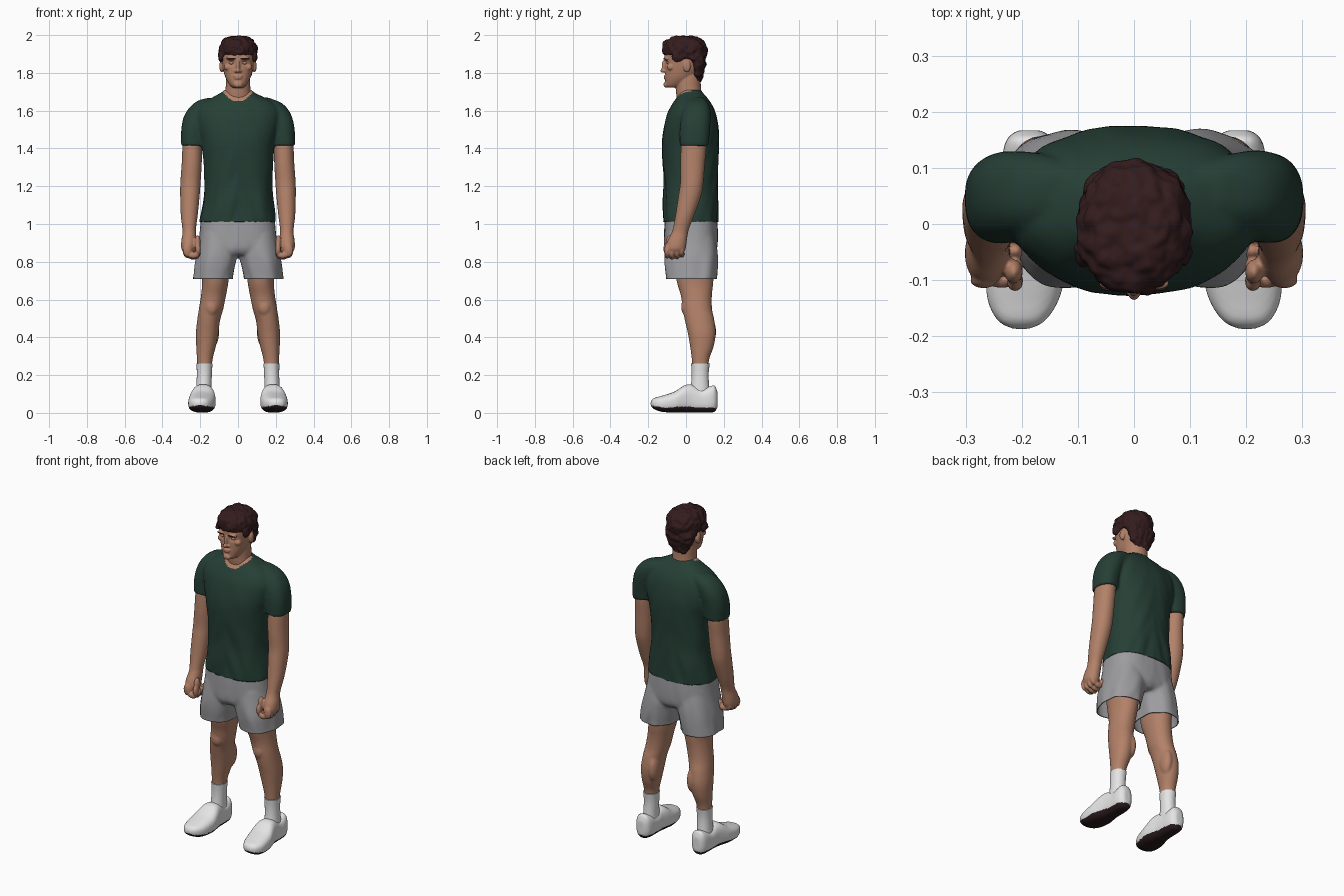
import bpy, bmesh, math
from mathutils import Vector, noise

cube = bpy.data.objects.get("Cube")
if cube:
    bpy.data.objects.remove(cube)


def material(name, r, g, b):
    m = bpy.data.materials.new(name)
    m.diffuse_color = (r, g, b, 1)
    m.use_nodes = True
    shader = m.node_tree.nodes["Principled BSDF"]
    shader.inputs["Base Color"].default_value = (r, g, b, 1)
    shader.inputs["Roughness"].default_value = 0.8
    return m


SKIN = material("skin", 0.45, 0.22, 0.14)
GREEN = material("dark green cloth", 0.019, 0.05, 0.036)
GREY = material("grey cloth", 0.34, 0.34, 0.355)
HAIR = material("dark brown hair", 0.035, 0.012, 0.013)
WHITE = material("white", 0.78, 0.78, 0.79)
SOLE = material("dark sole", 0.022, 0.011, 0.012)


def spline(rings, steps=5):
    """Smoothly interpolate between cross-sections."""
    v = [Vector(r) for r in rings]
    out = []
    for i in range(len(v) - 1):
        p0, p1, p2, p3 = v[max(i - 1, 0)], v[i], v[i + 1], v[min(i + 2, len(v) - 1)]
        for s in range(steps):
            t = s / steps
            out.append(0.5 * (2 * p1 + (p2 - p0) * t + (2 * p0 - 5 * p1 + 4 * p2 - p3) * t * t
                              + (3 * p1 - p0 - 3 * p2 + p3) * t ** 3))
    return out + [v[-1]]


def loft(bm, rings, axis="z", power=2.3, sides=(1,), n=40):
    """Rings are (position, a0, a1, b0, b1); a is x, b is the remaining axis."""
    for side in sides:
        loops = []
        for t, a0, a1, b0, b1 in spline(rings):
            loop = []
            for k in range(n):
                c, s = math.cos(math.tau * k / n), math.sin(math.tau * k / n)
                a = (a0 + a1) / 2 + (a1 - a0) / 2 * math.copysign(abs(c) ** (2 / power), c)
                b = (b0 + b1) / 2 + (b1 - b0) / 2 * math.copysign(abs(s) ** (2 / power), s)
                loop.append(bm.verts.new((a * side, b, t) if axis == "z" else (a * side, t, b)))
            loops.append(loop)
        for l0, l1 in zip(loops, loops[1:]):
            for k in range(n):
                bm.faces.new((l0[k], l0[(k + 1) % n], l1[(k + 1) % n], l1[k]))
        bm.faces.new(loops[0])
        bm.faces.new(loops[-1])


def blob(bm, centre, radii, sides=(1,)):
    for side in sides:
        ball = bmesh.ops.create_icosphere(bm, subdivisions=3, radius=1)["verts"]
        for v in ball:
            v.co = Vector((side * (centre[0] + v.co.x * radii[0]),
                           centre[1] + v.co.y * radii[1], centre[2] + v.co.z * radii[2]))


def finish(name, bm, mats, voxel=0, smooth=3, shape=None, cut=None, paint=None):
    """Fuse overlapping volumes, sculpt, trim the hem, and colour by rule."""
    bmesh.ops.recalc_face_normals(bm, faces=bm.faces)
    mesh = bpy.data.meshes.new(name)
    bm.to_mesh(mesh)
    bm.free()
    ob = bpy.data.objects.new(name, mesh)
    bpy.context.scene.collection.objects.link(ob)
    if voxel:
        mod = ob.modifiers.new("fuse", "REMESH")
        mod.mode, mod.voxel_size = "VOXEL", voxel
        mod = ob.modifiers.new("soften", "SMOOTH")
        mod.iterations, mod.factor = smooth, 0.5
        bpy.context.view_layer.update()
        fused = bpy.data.meshes.new_from_object(ob.evaluated_get(bpy.context.evaluated_depsgraph_get()))
        ob.modifiers.clear()
        ob.data = mesh = fused
        mesh.name = name
    mesh.materials.clear()
    for m in mats:
        mesh.materials.append(m)
    if shape:
        moved = [v.co + shape(v.co.copy(), v.normal.copy()) for v in mesh.vertices]
        for v, co in zip(mesh.vertices, moved):
            v.co = co
    if cut:
        b = bmesh.new()
        b.from_mesh(mesh)
        bmesh.ops.bisect_plane(b, geom=b.verts[:] + b.edges[:] + b.faces[:],
                               plane_co=(0, 0, cut), plane_no=(0, 0, 1), clear_inner=True)
        b.to_mesh(mesh)
        b.free()
        mod = ob.modifiers.new("cloth thickness", "SOLIDIFY")
        mod.thickness, mod.offset = 0.006, -1
    for p in mesh.polygons:
        p.use_smooth = True
        p.material_index = int(paint(p.center, p.normal)) if paint else 0
    mesh.set_sharp_from_angle(angle=math.radians(50))
    return ob


def folds(amount, low, high):
    """Long soft wrinkles, strongest at the low end."""
    def shape(co, normal):
        weight = min(1, max(0.25, (high - co.z) / (high - low)))
        q = Vector((co.x * 13, co.y * 13, co.z * 7 + abs(co.x) * 12))
        return normal * amount * weight * noise.noise(q)
    return shape


BOTH = (1, -1)

# Shirt: torso and sleeves, with the neck opening coloured as skin
bm = bmesh.new()
loft(bm, [(z, -w, w, f, b) for z, w, f, b in (
    (0.97, .203, -.118, .172), (1.02, .203, -.12, .173), (1.1, .19, -.12, .172),
    (1.2, .18, -.118, .168), (1.3, .182, -.122, .17), (1.42, .195, -.127, .175),
    (1.5, .215, -.12, .173), (1.58, .225, -.1, .158), (1.63, .2, -.075, .138),
    (1.67, .14, -.05, .112), (1.695, .09, -.035, .09), (1.71, .07, -.02, .08))], power=2.4)
loft(bm, [(1.415, .18, .302, -.035, .118), (1.5, .165, .301, -.035, .125), (1.57, .14, .286, -.025, .13),
          (1.62, .11, .255, -.01, .125), (1.65, .09, .215, .01, .11), (1.668, .08, .16, .03, .09)], sides=BOTH)
finish("shirt", bm, [GREEN, SKIN], 0.008, 4, folds(0.013, 1.0, 1.5), 1.012,
       lambda c, n: c.y < .03 and c.z > 1.65 + .05 * (c.x / .08) ** 2)

# Shorts: hips and two open legs
bm = bmesh.new()
loft(bm, [(.835, -.2, .2, -.09, .14), (.87, -.212, .212, -.112, .163), (.95, -.203, .203, -.115, .168),
          (1.035, -.195, .195, -.112, .165)], power=2.6)
loft(bm, [(.67, .03, .238, -.106, .163), (.72, .028, .237, -.107, .163), (.8, .01, .228, -.112, .165),
          (.87, -.01, .215, -.11, .163), (.95, 0, .2, -.1, .15)], sides=BOTH)
finish("shorts", bm, [GREY], 0.008, 4, folds(0.012, .72, 1.0), 0.71)

# Legs
bm = bmesh.new()
loft(bm, [(.82, .04, .2, -.065, .15), (.7, .05, .19, -.05, .145), (.62, .064, .196, -.027, .137),
          (.55, .078, .207, -.018, .138), (.49, .095, .216, -.006, .15), (.42, .104, .223, .01, .157),
          (.35, .118, .221, .022, .146), (.28, .135, .217, .031, .122), (.2, .14, .214, .035, .115)],
     power=2.1, sides=BOTH)
blob(bm, (.14, .0, .56), (.035, .026, .045), BOTH)
blob(bm, (.13, .115, .43), (.03, .045, .08), BOTH)
finish("legs", bm, [SKIN], 0.007)

# Socks
bm = bmesh.new()
loft(bm, [(.08, .14, .225, .01, .13), (.15, .14, .22, .026, .122), (.21, .138, .218, .03, .12),
          (.262, .135, .22, .027, .126)], power=2.1, sides=BOTH)
finish("socks", bm, [WHITE])

# Shoes: lofted heel to toe, dark on the underside
bm = bmesh.new()
loft(bm, [(-.187, .187, .215, .04, .058), (-.172, .158, .243, .022, .077), (-.13, .132, .262, .006, .09),
          (-.06, .118, .262, .001, .113), (-.01, .122, .25, .001, .145), (.03, .13, .24, .001, .15),
          (.08, .134, .235, .001, .128), (.125, .136, .234, .001, .14), (.152, .145, .226, .006, .145),
          (.167, .165, .208, .03, .11)], axis="y", power=2.7, sides=BOTH)
finish("shoes", bm, [WHITE, SOLE], 0.006, 3,
       paint=lambda c, n: c.z < .012 or (c.z < .055 and n.z < -.35))

# Arms with half-closed hands
bm = bmesh.new()
loft(bm, [(1.52, .19, .28, -.01, .1), (1.42, .19, .293, -.025, .108), (1.32, .192, .298, -.03, .1),
          (1.22, .198, .305, -.03, .092), (1.15, .203, .306, -.04, .08), (1.05, .213, .303, -.055, .045),
          (.98, .222, .295, -.068, .018), (.95, .222, .294, -.078, .01), (.91, .222, .3, -.098, .004),
          (.87, .225, .3, -.108, -.002), (.845, .235, .285, -.1, -.015)], power=2.1, sides=BOTH)
for i in range(4):
    y = -.1 + i * .026
    drop = (.006, 0, .003, .012)[i]
    blob(bm, (.268, y, .855 + drop), (.024, .0145, .036), BOTH)
    blob(bm, (.236, y, .828 + drop), (.03, .014, .017), BOTH)
    blob(bm, (.211, y, .85 + drop), (.014, .013, .025), BOTH)
blob(bm, (.214, -.085, .9), (.016, .022, .042), BOTH)
blob(bm, (.212, -.105, .868), (.014, .015, .03), BOTH)
finish("arms", bm, [SKIN], 0.005, 2)

# Head, neck and facial features
bm = bmesh.new()
loft(bm, [(1.6, -.09, .09, -.03, .1), (1.66, -.075, .075, -.047, .09), (1.71, -.066, .066, -.054, .08),
          (1.77, -.064, .064, -.055, .078), (1.82, -.06, .06, -.05, .08)], power=2.1)
loft(bm, [(1.722, -.025, .025, -.1, -.04), (1.735, -.042, .042, -.108, -.01), (1.77, -.064, .064, -.11, .04),
          (1.81, -.077, .077, -.11, .075), (1.85, -.084, .084, -.111, .09), (1.9, -.087, .087, -.113, .095),
          (1.95, -.076, .076, -.09, .08), (1.98, -.04, .04, -.05, .04)], power=2.3)
blob(bm, (0, -.108, 1.738), (.024, .011, .016))
blob(bm, (0, -.117, 1.835), (.0095, .012, .034))
blob(bm, (0, -.121, 1.812), (.012, .015, .011))
blob(bm, (.012, -.112, 1.809), (.009, .01, .008), BOTH)
blob(bm, (0, -.11, 1.783), (.025, .008, .006))
blob(bm, (0, -.109, 1.772), (.021, .009, .006))
blob(bm, (.034, -.106, 1.875), (.03, .013, .009), BOTH)
blob(bm, (.055, -.08, 1.83), (.02, .02, .018), BOTH)
blob(bm, (.087, .005, 1.835), (.012, .02, .032), BOTH)


def sockets(co, normal):
    d = (Vector((abs(co.x), co.y, co.z)) - Vector((.034, -.108, 1.855))).length
    return Vector((0, .011 * math.exp(-(d / .015) ** 2), 0))


finish("head", bm, [SKIN], 0.004, 2, sockets)

# Eyelids and brows
bm = bmesh.new()
blob(bm, (.034, -.092, 1.853), (.015, .011, .009), BOTH)
finish("eyelids", bm, [SKIN])
bm = bmesh.new()
blob(bm, (.036, -.115, 1.875), (.022, .005, .004), BOTH)
finish("eyebrows", bm, [HAIR])

# Hair: cap with nape and overhanging fringe, curled by noise
bm = bmesh.new()
loft(bm, [(z, -w, w, f, b) for z, w, f, b in (
    (1.755, .045, .045, .08), (1.79, .068, .03, .09), (1.83, .085, .022, .1), (1.865, .094, -.01, .106),
    (1.885, .098, -.085, .11), (1.9, .1, -.117, .112), (1.93, .101, -.126, .112),
    (1.96, .09, -.115, .1), (1.98, .071, -.09, .08), (1.994, .035, -.05, .04))], power=2.15)
blob(bm, (.09, -.045, 1.885), (.012, .03, .03), BOTH)


def curls(co, normal):
    bend = noise.noise_vector(co * 14) * .35
    return normal * (.009 * noise.noise(co * 32 + bend) + .004 * noise.noise(co * 60))


finish("hair", bm, [HAIR], 0.005, 2, curls)
